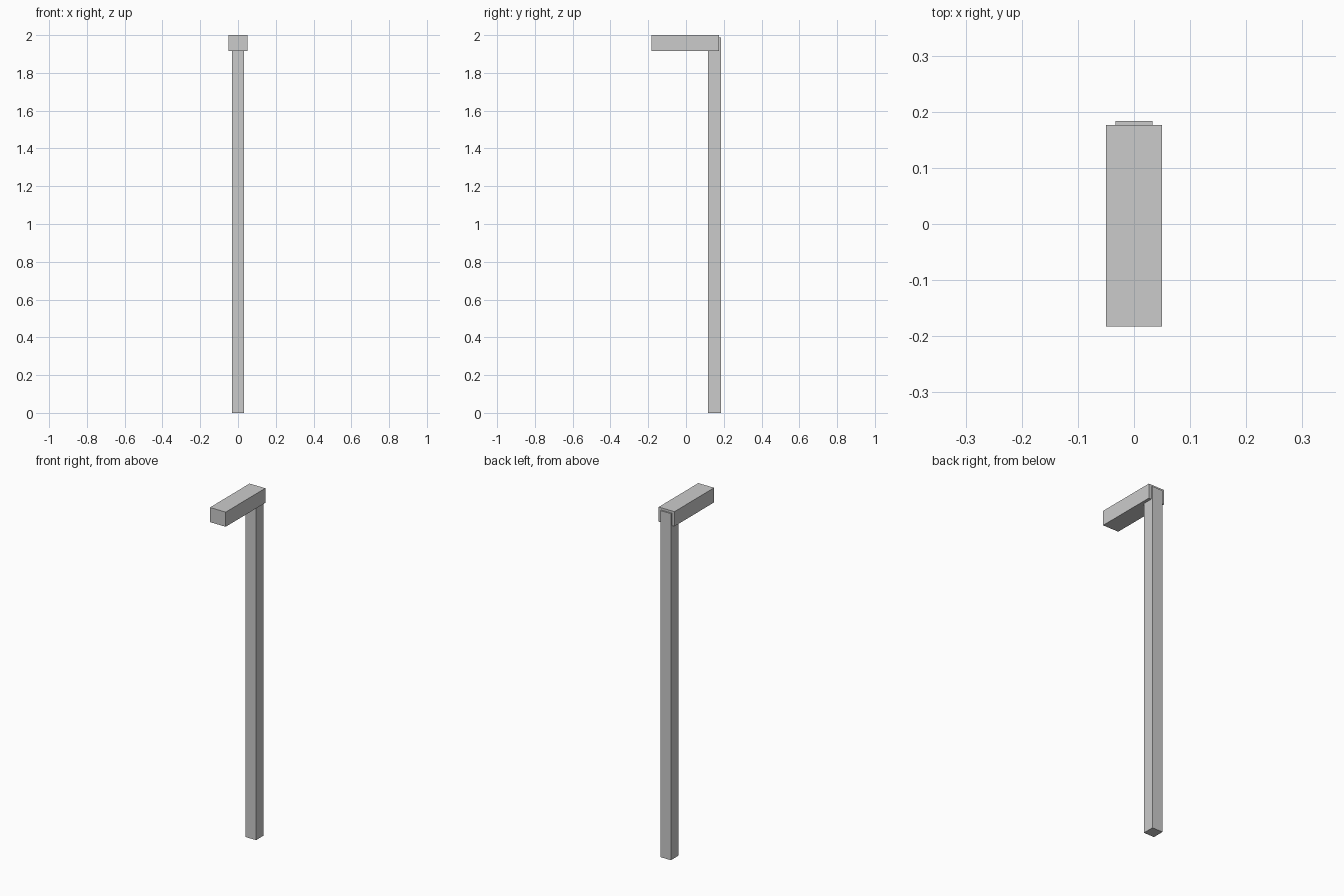
import bpy

if "Cube" in bpy.data.objects:
    bpy.data.objects.remove(bpy.data.objects["Cube"])


def box(name, lo, hi):
    """Axis-aligned box between two corners."""
    bpy.ops.mesh.primitive_cube_add(size=1)
    ob = bpy.context.object
    ob.name = ob.data.name = name
    ob.location = [(a + b) / 2 for a, b in zip(lo, hi)]
    ob.scale = [b - a for a, b in zip(lo, hi)]
    bpy.ops.object.transform_apply(location=True, scale=True)
    return ob


# Upright square post, its back standing slightly proud of the arm
box("post", (-0.033, 0.117, 0.0), (0.033, 0.184, 1.987))

# Horizontal arm reaching forward from the top of the post
box("arm", (-0.05, -0.183, 1.916), (0.05, 0.176, 2.0))
